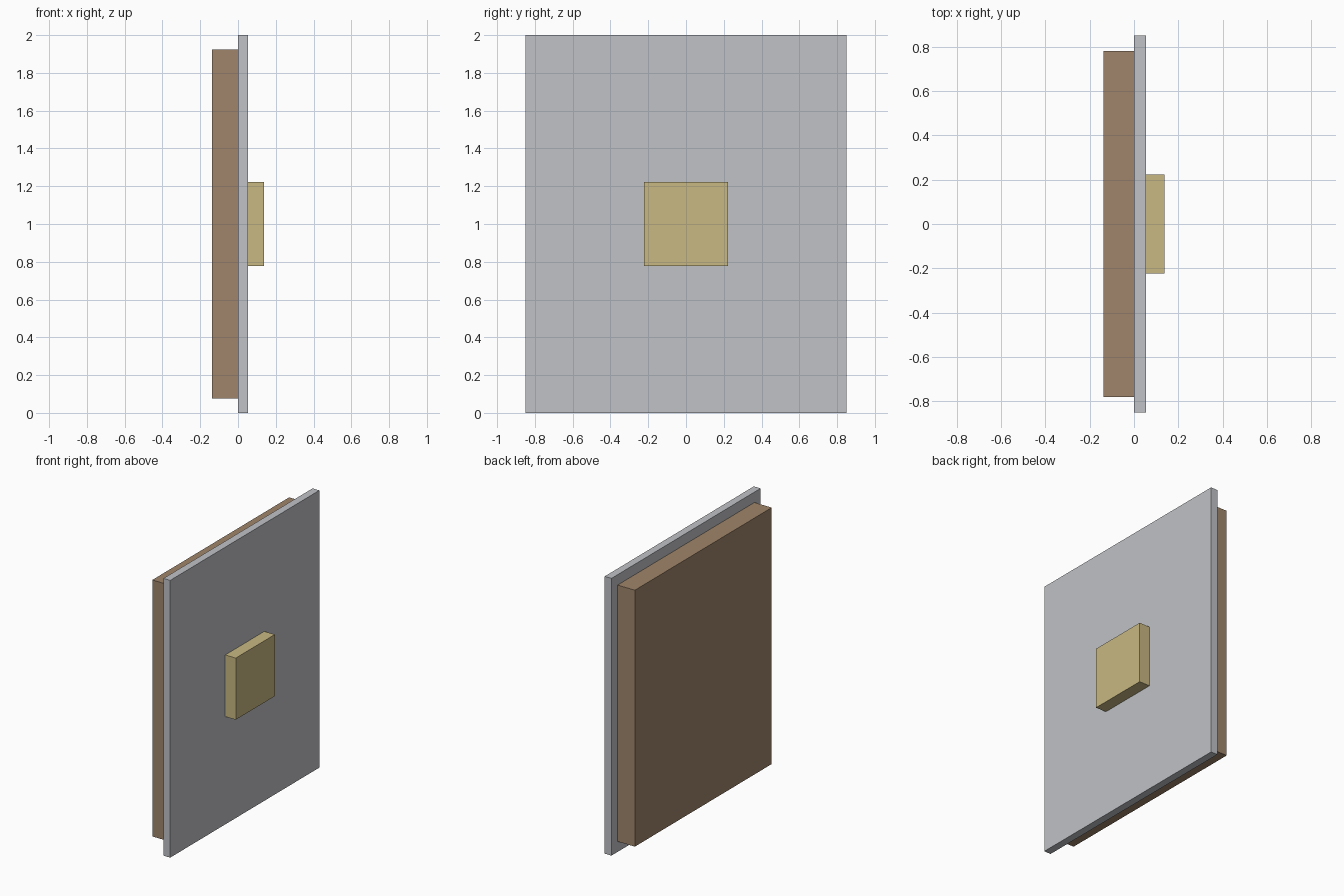
import bpy

cube = bpy.data.objects.get("Cube")
if cube:
    bpy.data.objects.remove(cube, do_unlink=True)


def material(name, rgb):
    mat = bpy.data.materials.new(name)
    mat.use_nodes = True
    colour = (*rgb, 1.0)
    mat.diffuse_color = colour
    mat.node_tree.nodes["Principled BSDF"].inputs["Base Color"].default_value = colour
    return mat


def slab(name, x_min, x_max, width, height, mat):
    """Upright box centred on y = 0, z = 1, spanning x_min to x_max."""
    bpy.ops.mesh.primitive_cube_add(size=1, location=((x_min + x_max) / 2, 0, 1))
    obj = bpy.context.object
    obj.name = name
    obj.scale = (x_max - x_min, width, height)
    bpy.ops.object.transform_apply(location=False, rotation=False, scale=True)
    obj.data.materials.append(mat)
    return obj


brown = material("warm brown", (0.35, 0.235, 0.147))
grey = material("light grey", (0.53, 0.54, 0.565))
gold = material("pale gold", (0.578, 0.479, 0.223))

# Thick backing, thin wide plate, small raised block
slab("backing_panel", -0.138, 0.0, 1.56, 1.85, brown)
slab("face_plate", 0.0, 0.054, 1.70, 2.0, grey)
slab("centre_block", 0.054, 0.138, 0.445, 0.445, gold)
